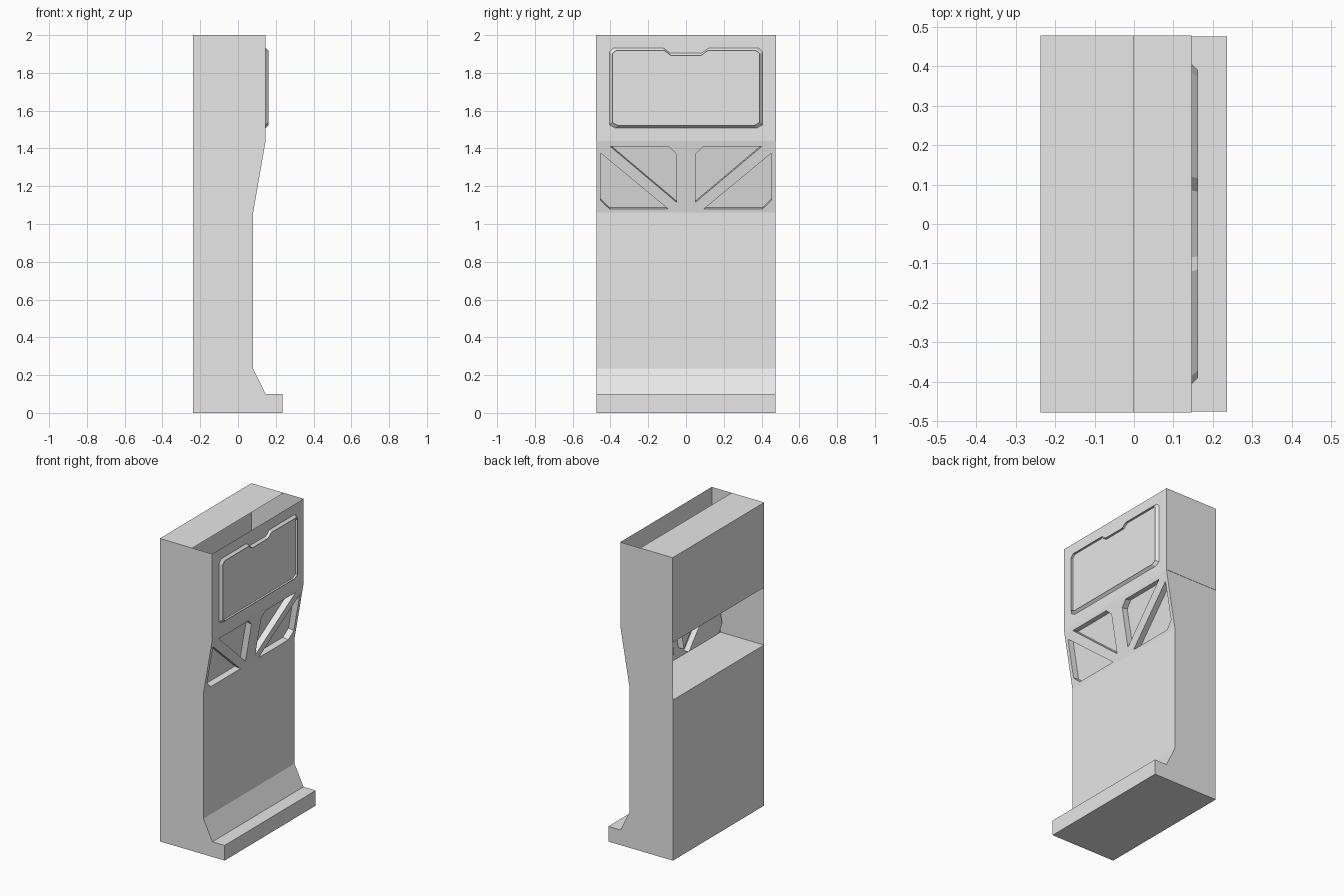
import bpy, bmesh
from mathutils import Vector

cube = bpy.data.objects.get("Cube")
if cube:
    bpy.data.objects.remove(cube)

grey = bpy.data.materials.new("plain grey")
grey.use_nodes = True
colour = (0.8, 0.8, 0.8, 1)
grey.diffuse_color = colour
grey.node_tree.nodes["Principled BSDF"].inputs["Base Color"].default_value = colour

BACK, WAIST, BROW = -0.237, 0.08, 0.146    # depths along x
HALF = 0.475                               # half width along y
SHELF, CHEST, TOP = 1.06, 1.44, 2.0        # heights


def finish(bm, name):
    bmesh.ops.remove_doubles(bm, verts=bm.verts, dist=0.0001)
    bmesh.ops.recalc_face_normals(bm, faces=bm.faces)
    mesh = bpy.data.meshes.new(name)
    bm.to_mesh(mesh)
    bm.free()
    mesh.materials.append(grey)
    obj = bpy.data.objects.new(name, mesh)
    bpy.context.collection.objects.link(obj)
    return obj


def face(bm, points):
    return bm.faces.new([bm.verts.new(p) for p in points])


def strip(bm, path, half):
    """Sheet swept across the width along an (x, z) path."""
    for (x0, z0), (x1, z1) in zip(path, path[1:]):
        face(bm, [(x0, -half, z0), (x0, half, z0), (x1, half, z1), (x1, -half, z1)])


def sides(bm, outline, half):
    for y in (-half, half):
        face(bm, [(x, y, z) for x, z in outline])


# Base plinth
bm = bmesh.new()
foot = [(BACK, 0), (0.235, 0), (0.235, 0.1), (BACK, 0.1)]
strip(bm, foot + foot[:1], HALF)
sides(bm, foot, HALF)
finish(bm, "base_plinth")

# Hollow cabinet body with an open compartment at the back
bm = bmesh.new()
front = [(BROW, 0.1), (WAIST, 0.235), (WAIST, SHELF)]
strip(bm, [(BACK, 0.1)] + front + [(BACK, SHELF), (BACK, 0.1)], HALF)
sides(bm, [(BACK, 0.1)] + front + [(BROW, CHEST), (BACK, CHEST)], HALF)
finish(bm, "cabinet_body")

# Sloped panel with four recessed pockets
slope = (BROW - WAIST) / (CHEST - SHELF)
inward = Vector((-1, 0, slope)).normalized() * 0.04


def on_slope(y, z):
    return Vector((WAIST + (z - SHELF) * slope, y, z))


def ring(bm, points):
    verts = [bm.verts.new(p) for p in points]
    edges = [bm.edges.new((a, b)) for a, b in zip(verts, verts[1:] + verts[:1])]
    return verts, edges


upper = [(0.40, 1.41), (0.09, 1.41), (0.05, 1.37), (0.05, 1.115)]
lower = [(0.452, 1.375), (0.452, 1.125), (0.405, 1.08), (0.095, 1.08)]
bm = bmesh.new()
border = [(-HALF, SHELF), (HALF, SHELF), (HALF, CHEST), (-HALF, CHEST)]
edges = ring(bm, [on_slope(*p) for p in border])[1]
rims = []
for shape in (upper, lower):
    for side in (-1, 1):
        verts, rim_edges = ring(bm, [on_slope(side * y, z) for y, z in shape])
        rims.append(verts)
        edges += rim_edges
bmesh.ops.triangle_fill(bm, edges=edges, use_beauty=True, normal=(1, 0, -slope))
for rim in rims:
    floor = [bm.verts.new(v.co + inward) for v in rim]
    bm.faces.new(floor)
    for i in range(len(rim)):
        j = (i + 1) % len(rim)
        bm.faces.new((rim[i], rim[j], floor[j], floor[i]))
finish(bm, "sloped_pocket_panel")

# Head box, its roof covering only the rear half
bm = bmesh.new()
head = [(BACK, CHEST), (BROW, CHEST), (BROW, TOP), (BACK, TOP)]
strip(bm, [(0, TOP), (BACK, TOP)] + head[:3], 0.477)
sides(bm, head, 0.477)
finish(bm, "head_box")

# Raised screen bezel: chamfered outside, straight inner wall
right_half = [(0.12, 1.932), (0.385, 1.932), (0.405, 1.912), (0.405, 1.525),
              (0.375, 1.508)]
notch = [(0.085, 1.905)]
half_outline = notch + right_half
outline = half_outline + [(-y, z) for y, z in reversed(half_outline)]
mid = 1.72


def inset(y, z):
    return y * 0.963, mid + (z - mid) * 0.935


bm = bmesh.new()
outer = [bm.verts.new((BROW, y, z)) for y, z in outline]
crest = [bm.verts.new((0.162, *inset(y, z))) for y, z in outline]
bed = [bm.verts.new((BROW + 0.002, *inset(y, z))) for y, z in outline]
for a, b in ((outer, crest), (crest, bed)):
    for i in range(len(a)):
        j = (i + 1) % len(a)
        bm.faces.new((a[i], a[j], b[j], b[i]))
bm.faces.new(bed)
finish(bm, "screen_bezel")
